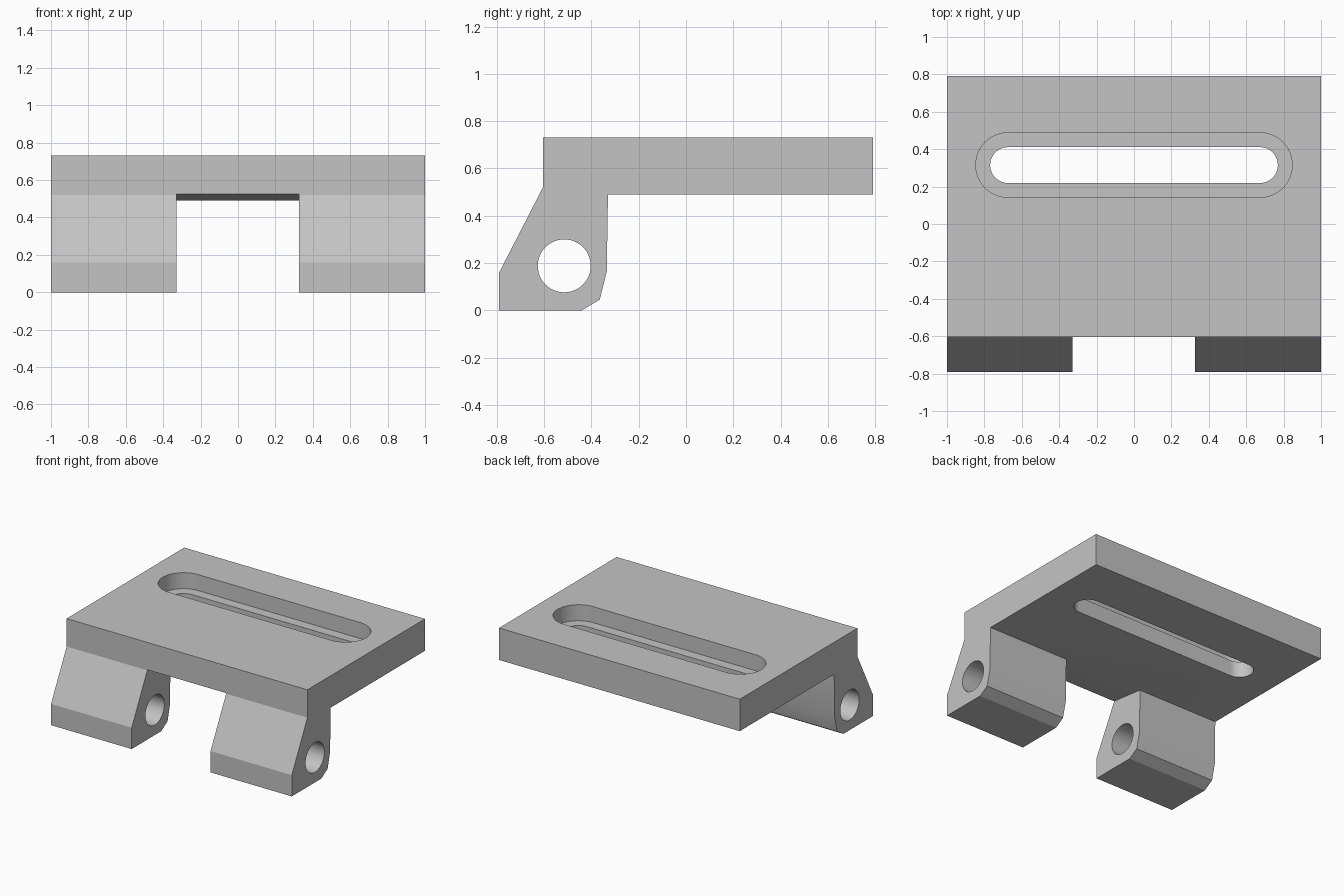
import bpy, bmesh
from math import sin, cos, pi, radians
from mathutils import Vector

cube = bpy.data.objects.get("Cube")
if cube:
    bpy.data.objects.remove(cube, do_unlink=True)

grey = bpy.data.materials.new("plain_grey")
grey.use_nodes = True
grey.diffuse_color = (0.55, 0.55, 0.55, 1)
grey.node_tree.nodes["Principled BSDF"].inputs["Base Color"].default_value = grey.diffuse_color


def prism(name, outline, direction):
    """Extrude a closed outline of 3D points along a direction."""
    bm = bmesh.new()
    face = bm.faces.new([bm.verts.new(p) for p in outline])
    new = bmesh.ops.extrude_face_region(bm, geom=[face])["geom"]
    verts = [g for g in new if isinstance(g, bmesh.types.BMVert)]
    bmesh.ops.translate(bm, verts=verts, vec=Vector(direction))
    bmesh.ops.recalc_face_normals(bm, faces=bm.faces)
    mesh = bpy.data.meshes.new(name)
    bm.to_mesh(mesh)
    bm.free()
    mesh.materials.append(grey)
    obj = bpy.data.objects.new(name, mesh)
    bpy.context.collection.objects.link(obj)
    return obj


def side_prism(name, profile, x0, x1):
    return prism(name, [(x0, y, z) for y, z in profile], (x1 - x0, 0, 0))


def slot(name, radius, z0, z1, half=0.673, y=0.315, steps=24):
    """Rounded slot running along x."""
    outline = []
    for side, start in ((1, -pi / 2), (-1, pi / 2)):
        for i in range(steps + 1):
            a = start + pi * i / steps
            outline.append((side * half + radius * cos(a), y + radius * sin(a), z0))
    return prism(name, outline, (0, 0, z1 - z0))


def cut(target, cutter):
    cutter.hide_render = True
    mod = target.modifiers.new("cut", "BOOLEAN")
    mod.operation = "DIFFERENCE"
    mod.solver = "EXACT"
    mod.object = cutter
    bpy.context.view_layer.objects.active = target
    bpy.ops.object.modifier_apply(modifier=mod.name)
    bpy.data.objects.remove(cutter, do_unlink=True)


# Mounting plate with hinge lugs below its front edge
bracket = side_prism("hinge_bracket", [
    (-0.79, 0), (-0.44, 0), (-0.365, 0.045), (-0.335, 0.165), (-0.33, 0.49),
    (0.79, 0.49), (0.79, 0.73), (-0.605, 0.73), (-0.605, 0.52), (-0.79, 0.16)], -1, 1)

# Gap between the lugs, with a slightly sloped roof
cut(bracket, side_prism("lug_gap", [
    (-0.9, 0.561), (-0.2, 0.475), (-0.2, -0.1), (-0.9, -0.1)], -0.33, 0.325))

# Pin hole through both lugs
ring = [2 * pi * i / 48 for i in range(48)]
cut(bracket, side_prism("pin_hole", [
    (-0.515 + 0.112 * cos(a), 0.188 + 0.112 * sin(a)) for a in ring], -1.1, 1.1))

# Stepped slot in the plate
cut(bracket, slot("slot_recess", 0.173, 0.61, 0.8))
cut(bracket, slot("slot_through", 0.096, 0.4, 0.7))

# Smooth bores, crisp edges
bpy.ops.object.select_all(action="DESELECT")
bracket.select_set(True)
bpy.context.view_layer.objects.active = bracket
bpy.ops.object.shade_smooth_by_angle(angle=radians(25))
